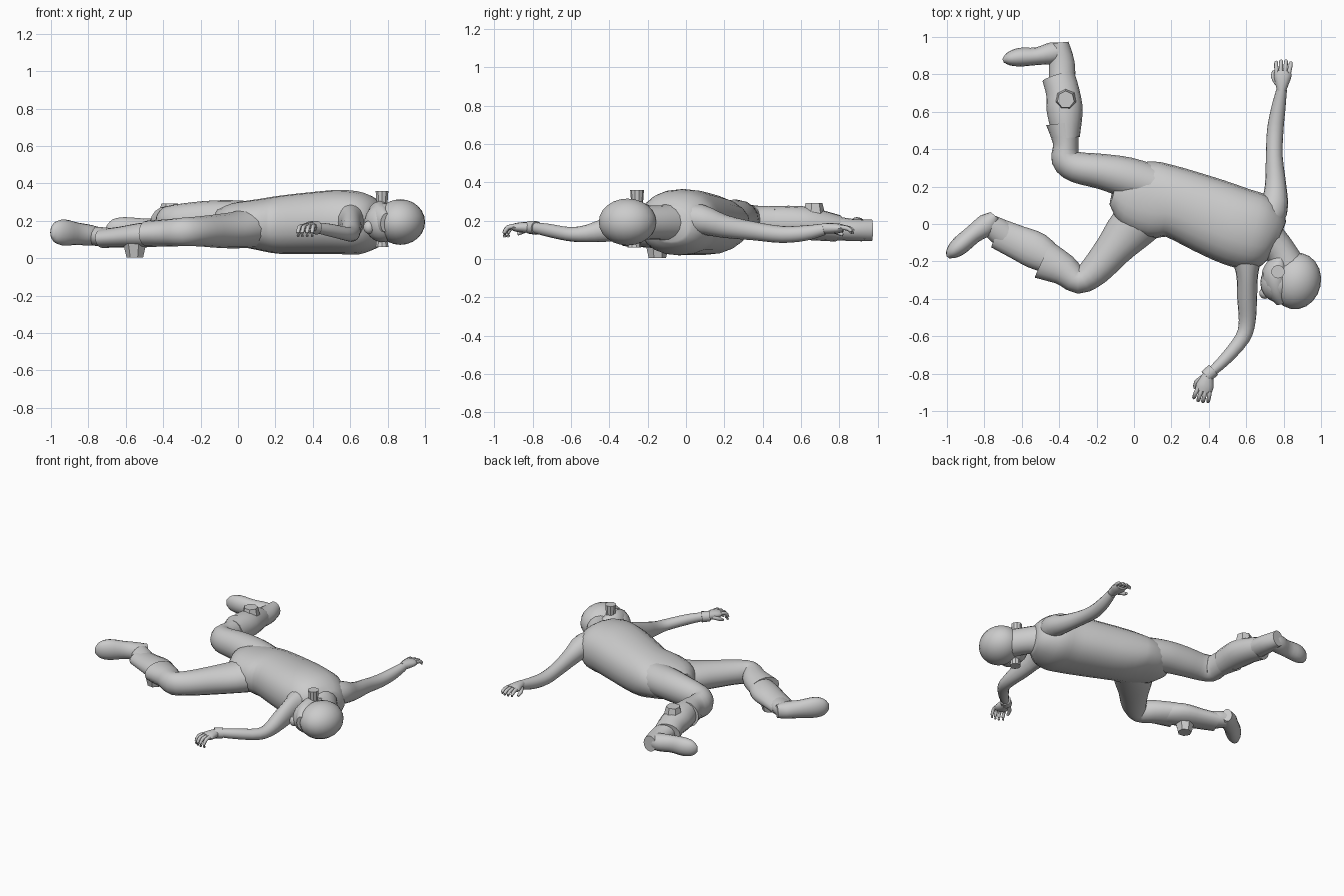
import bpy, math
from mathutils import Vector


def finish(name, angle=50):
    o = bpy.context.object
    o.name = name
    bpy.ops.object.shade_smooth_by_angle(angle=math.radians(angle))
    return o


def spline(st, steps):
    # Catmull-Rom through stations (x, y, z, half width, half height)
    out = []
    for i in range(len(st) - 1):
        a, b, c, d = st[max(i - 1, 0)], st[i], st[i + 1], st[min(i + 2, len(st) - 1)]
        for k in range(steps):
            t = k / steps
            out.append([0.5 * (2 * q + (r - p) * t + (2 * p - 5 * q + 4 * r - s) * t * t
                               + (3 * q - p - 3 * r + s) * t ** 3)
                        for p, q, r, s in zip(a, b, c, d)])
    out.append(list(st[-1]))
    return out


def loft(name, st, sides=16, steps=3, power=1.0):
    pts = spline(st, steps)
    verts, faces = [], []
    for i, p in enumerate(pts):
        tan = (Vector(pts[min(i + 1, len(pts) - 1)][:3]) - Vector(pts[max(i - 1, 0)][:3])).normalized()
        side = tan.cross(Vector((0, 0, 1))).normalized()
        up = side.cross(tan)
        for k in range(sides):
            a = 2 * math.pi * k / sides
            c, s = math.cos(a), math.sin(a)
            c = math.copysign(abs(c) ** power, c)
            s = math.copysign(abs(s) ** power, s)
            verts.append(Vector(p[:3]) + side * c * p[3] + up * s * p[4])
    for i in range(len(pts) - 1):
        for k in range(sides):
            n = (k + 1) % sides
            faces.append((i * sides + k, i * sides + n, (i + 1) * sides + n, (i + 1) * sides + k))
    faces.append(tuple(reversed(range(sides))))
    faces.append(tuple(range(len(verts) - sides, len(verts))))
    me = bpy.data.meshes.new(name)
    me.from_pydata(verts, [], faces)
    o = bpy.data.objects.new(name, me)
    bpy.context.collection.objects.link(o)
    bpy.ops.object.select_all(action='DESELECT')
    o.select_set(True)
    bpy.context.view_layer.objects.active = o
    return finish(name)


def ball(name, loc, scale, rot=0):
    bpy.ops.mesh.primitive_uv_sphere_add(segments=20, ring_count=12, radius=1, location=loc,
                                         scale=scale, rotation=(0, 0, rot))
    finish(name)


def stud(name, loc, r1, r2, depth, sides, rot=(0, 0, 0)):
    bpy.ops.mesh.primitive_cone_add(vertices=sides, radius1=r1, radius2=r2, depth=depth,
                                    location=loc, rotation=rot)
    finish(name, 30)


# torso from pelvis to collar
loft("torso", [(-.11, .18, .19, .08, .07), (-.03, .16, .185, .17, .11), (.1, .13, .18, .205, .135),
               (.22, .115, .178, .19, .155), (.4, .045, .187, .205, .166), (.55, -.015, .193, .212, .172),
               (.66, -.045, .185, .205, .165), (.735, -.065, .18, .16, .13), (.775, -.08, .18, .10, .09)],
     sides=20, power=.9)

# neck and head
loft("neck", [(.68, -.06, .19, .12, .11), (.77, -.13, .19, .085, .09), (.83, -.23, .19, .09, .09)])
ball("helmet", (.868, -.305, .193), (.132, .152, .122), -.2)
ball("face", (.775, -.315, .19), (.1, .105, .105))
loft("helmet_rim", [(.79, -.17, .2, .035, .07), (.76, -.26, .2, .075, .105), (.765, -.35, .2, .06, .09),
                    (.79, -.42, .19, .03, .05)])
stud("ear_piece", (.77, -.255, .32), .03, .036, .08, 10)
stud("lower_ear_piece", (.77, -.27, .085), .036, .03, .05, 10)
ball("mouthpiece", (.7, -.37, .165), (.03, .03, .035))

# arms
loft("straight_arm", [(.68, -.02, .21, .09, .09), (.745, .08, .205, .078, .078), (.757, .2, .17, .058, .06),
                      (.75, .36, .145, .045, .048), (.755, .5, .128, .044, .044), (.772, .62, .135, .038, .04),
                      (.79, .72, .155, .028, .03)])
loft("bent_arm", [(.6, -.14, .2, .1, .1), (.605, -.26, .185, .06, .085), (.605, -.4, .155, .053, .065),
                  (.605, -.52, .132, .045, .045), (.58, -.61, .13, .04, .037), (.49, -.72, .15, .033, .034),
                  (.405, -.8, .165, .025, .027)])


# hands with four fingers and a thumb
def hand(name, wrist, ang, curl, thumb_side):
    d = Vector((math.cos(ang), math.sin(ang), 0))
    s = Vector((-d.y, d.x, 0))
    w = Vector(wrist)

    def st(f, l, z, a, b):
        p = w + d * f + s * l
        return (p.x, p.y, p.z + z, a, b)
    loft(name + "_palm", [st(-.02, 0, 0, .024, .026), st(.02, 0, 0, .036, .028), st(.06, 0, 0, .047, .026),
                          st(.09, 0, 0, .043, .02)], sides=12)
    for i in range(4):
        l = (i - 1.5) * .024
        f = .015 - .008 * abs(i - 1.4)
        loft(name + "_finger", [st(.08, l * .9, .005, .012, .013), st(.11 + f, l * 1.05, 0, .011, .012),
                                st(.13 + f, l * 1.08, -curl * .6, .010, .010),
                                st(.125 + f, l * 1.08, -curl, .006, .007)], sides=8, steps=2)
    t = thumb_side
    loft(name + "_thumb", [st(.02, t * .025, -.005, .015, .014), st(.055, t * .05, -.02, .013, .013),
                           st(.085, t * .048, -.035, .008, .008)], sides=8, steps=2)


hand("straight_arm_hand", (.79, .73, .16), 1.5, .025, 1)
hand("bent_arm_hand", (.395, -.81, .165), -1.85, .05, -1)
loft("bent_arm_cuff", [(.425, -.78, .162, .036, .036), (.385, -.815, .165, .036, .034)], sides=12, steps=1)

# thighs, ending in loose folds below the knee
loft("upper_leg_back", [(.12, .2, .19, .11, .11), (-.04, .25, .205, .108, .105), (-.18, .282, .205, .094, .1),
                        (-.31, .305, .2, .083, .09), (-.365, .35, .192, .078, .088), (-.365, .43, .19, .068, .085),
                        (-.378, .54, .19, .092, .088)])
loft("upper_leg_front", [(.08, .06, .165, .13, .11), (-.02, -.03, .15, .125, .098), (-.11, -.135, .145, .1, .09),
                         (-.21, -.25, .143, .083, .08), (-.295, -.305, .14, .068, .076),
                         (-.375, -.245, .135, .085, .073), (-.485, -.19, .13, .107, .07)])

# gaiters over the shins
loft("shin_back", [(-.36, .46, .19, .07, .085), (-.37, .6, .188, .096, .088), (-.38, .7, .175, .09, .08),
                   (-.405, .79, .16, .088, .07)])
loft("shin_front", [(-.42, -.21, .13, .07, .065), (-.52, -.145, .122, .098, .066), (-.63, -.095, .112, .09, .056),
                    (-.73, -.05, .105, .082, .05)])

# boots
loft("boot_shaft_back", [(-.385, .74, .165, .07, .065), (-.385, .86, .152, .068, .058), (-.395, .97, .15, .045, .055)])
loft("boot_foot_back", [(-.36, .93, .15, .035, .045), (-.43, .915, .15, .058, .058), (-.52, .897, .155, .047, .058),
                        (-.61, .892, .157, .05, .062), (-.67, .882, .157, .035, .05), (-.7, .873, .157, .01, .02)])
loft("boot_shaft_front", [(-.68, -.07, .11, .07, .05), (-.74, -.025, .115, .066, .052), (-.785, .015, .12, .045, .05)])
loft("boot_foot_front", [(-.745, .045, .12, .03, .045), (-.785, .0, .122, .058, .055), (-.86, -.055, .13, .05, .06),
                         (-.93, -.115, .137, .05, .07), (-.975, -.155, .137, .035, .055), (-.995, -.178, .137, .01, .02)])

# faceted shin pads, one up and one down
stud("shin_pad_back", (-.365, .665, .255), .064, .046, .075, 7)
stud("shin_pad_front", (-.55, -.15, .042), .064, .046, .075, 7, (math.pi, 0, .3))
